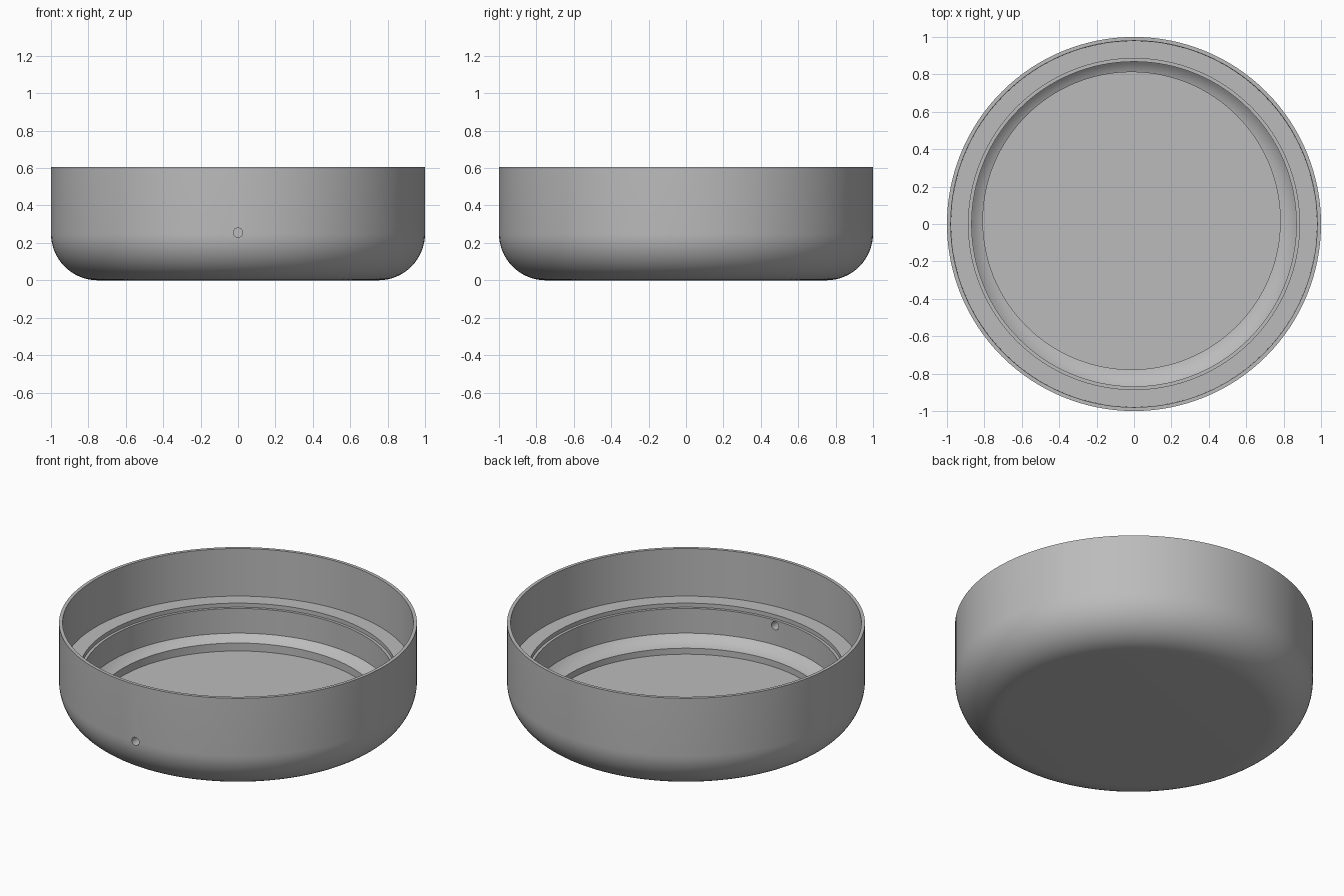
import bpy, bmesh, math
from mathutils import Matrix

cube = bpy.data.objects.get("Cube")
if cube:
    bpy.data.objects.remove(cube, do_unlink=True)

SEGMENTS = 128

grey = bpy.data.materials.new("plain_grey")
grey.use_nodes = True
colour = (0.5, 0.5, 0.5, 1)
grey.diffuse_color = colour
grey.node_tree.nodes["Principled BSDF"].inputs["Base Color"].default_value = colour


def make_object(name, bm):
    mesh = bpy.data.meshes.new(name)
    bmesh.ops.recalc_face_normals(bm, faces=bm.faces)
    bm.to_mesh(mesh)
    bm.free()
    obj = bpy.data.objects.new(name, mesh)
    bpy.context.collection.objects.link(obj)
    mesh.materials.append(grey)
    return obj


def lathe(name, profile):
    """Revolve an (r, z) profile whose two ends are closed by flat discs."""
    bm = bmesh.new()
    rings = []
    for r, z in profile:
        rings.append([bm.verts.new((r * math.cos(a), r * math.sin(a), z))
                      for a in (math.tau * i / SEGMENTS for i in range(SEGMENTS))])
    for low, high in zip(rings, rings[1:]):
        for i in range(SEGMENTS):
            j = (i + 1) % SEGMENTS
            bm.faces.new((low[i], low[j], high[j], high[i]))
    bm.faces.new(rings[0])
    bm.faces.new(rings[-1])
    return make_object(name, bm)


def cylinder_cutter(name, radius, depth, matrix):
    bm = bmesh.new()
    bmesh.ops.create_cone(bm, cap_ends=True, segments=SEGMENTS, radius1=radius,
                          radius2=radius, depth=depth, matrix=matrix)
    obj = make_object(name, bm)
    obj.hide_render = True
    obj.hide_set(True)
    return obj


def arc(radius, start, end, steps):
    """Points about the centre of the rounded bottom edge."""
    angles = [math.radians(start + (end - start) * i / steps) for i in range(steps + 1)]
    return [(0.75 + radius * math.cos(a), 0.25 + radius * math.sin(a)) for a in angles]


# Bowl: rounded outside, thin rim, ledge, small step, wall, curved inner corner
profile = arc(0.25, -90, 0, 16)
profile += [(1, 0.605), (0.98, 0.605), (0.978, 0.313), (0.885, 0.313),
            (0.885, 0.288), (0.868, 0.288)]
profile += arc(0.165, -44, -90, 8)
bowl = lathe("bowl", profile)

# Slightly off-centre round recess in the floor, and the hole through the front
floor_cutter = cylinder_cutter("floor_recess_cutter", 0.795, 0.2,
                               Matrix.Translation((-0.013, 0.017, 0.15)))
hole_cutter = cylinder_cutter("front_hole_cutter", 0.025, 0.5,
                              Matrix.Translation((0, -0.95, 0.255))
                              @ Matrix.Rotation(math.pi / 2, 4, 'X'))
for cutter in (floor_cutter, hole_cutter):
    mod = bowl.modifiers.new(cutter.name, 'BOOLEAN')
    mod.operation = 'DIFFERENCE'
    mod.solver = 'EXACT'
    mod.object = cutter

# Apply the cuts, then shade smooth with sharp edges kept
bpy.ops.object.select_all(action='DESELECT')
bpy.context.view_layer.objects.active = bowl
bowl.select_set(True)
for mod in list(bowl.modifiers):
    bpy.ops.object.modifier_apply(modifier=mod.name)
for cutter in (floor_cutter, hole_cutter):
    bpy.data.objects.remove(cutter, do_unlink=True)
bpy.ops.object.shade_smooth_by_angle(angle=math.radians(25))
